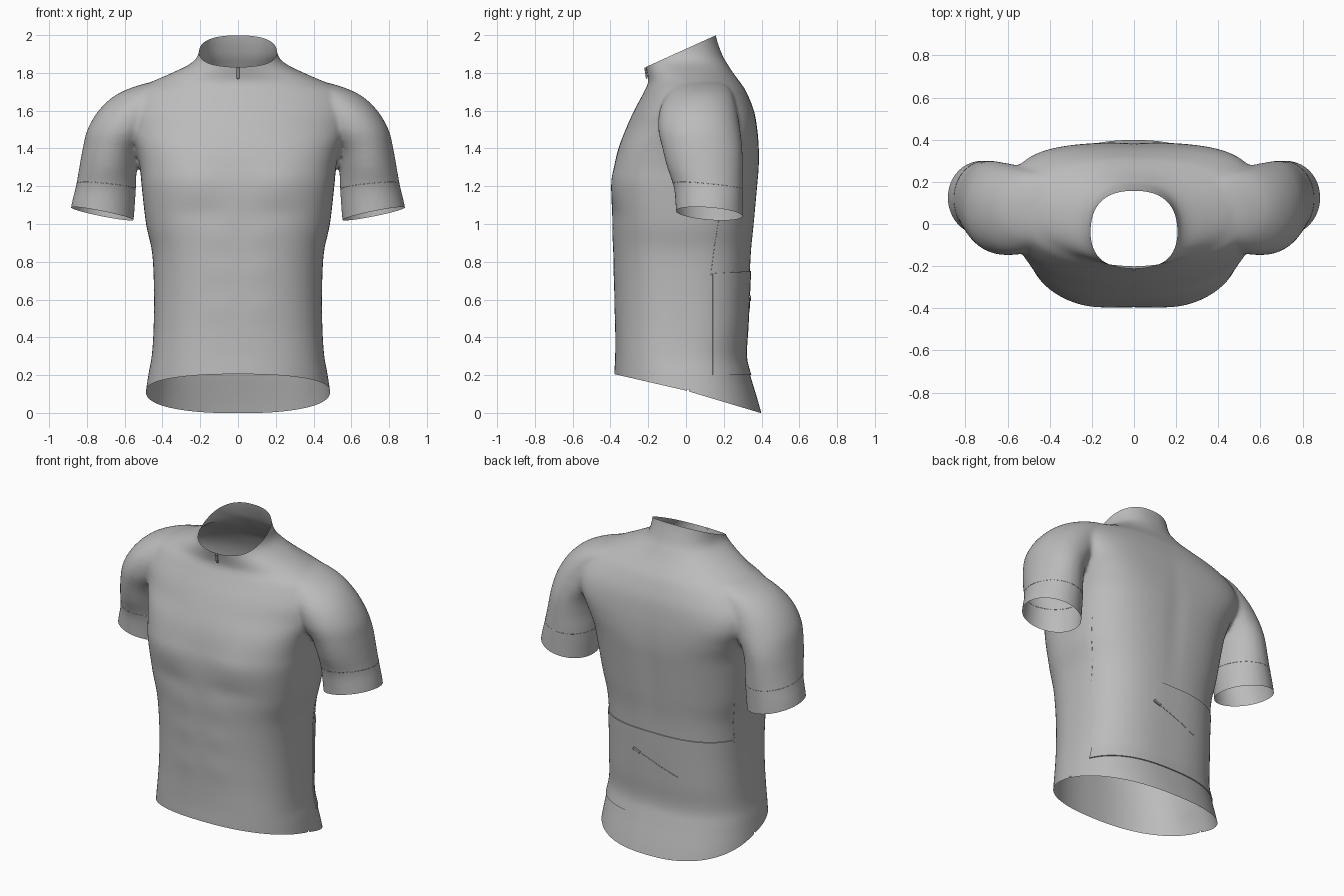
import bpy, bmesh, math
from mathutils import Vector
from mathutils.bvhtree import BVHTree

cube = bpy.data.objects.get("Cube")
if cube:
    bpy.data.objects.remove(cube)

GREY = (0.5, 0.5, 0.5, 1)
fabric = bpy.data.materials.new("grey_fabric")
fabric.use_nodes = True
fabric.diffuse_color = GREY
fabric.node_tree.nodes["Principled BSDF"].inputs["Base Color"].default_value = GREY


def add_object(name, mesh):
    ob = bpy.data.objects.new(name, mesh)
    bpy.context.collection.objects.link(ob)
    mesh.materials.clear()
    mesh.materials.append(fabric)
    return ob


def catmull(a, b, c, d, t):
    return [0.5 * (2 * q + (r - p) * t + (2 * p - 5 * q + 4 * r - s) * t * t
                   + (3 * q - p - 3 * r + s) * t ** 3) for p, q, r, s in zip(a, b, c, d)]


def loft(bm, rows, flip=1, segs=72, steps=5):
    """Closed loft: z, x min, x max, y min, y max, front and back squareness."""
    rings = []
    for i in range(len(rows) - 1):
        quad = [rows[max(i - 1, 0)], rows[i], rows[i + 1], rows[min(i + 2, len(rows) - 1)]]
        rings += [catmull(*quad, k / steps) for k in range(steps)]
    rings.append(rows[-1])
    loops = []
    for z, x0, x1, y0, y1, front, back in rings:
        loop = []
        for k in range(segs):
            a = math.tau * k / segs
            c, s = math.cos(a), math.sin(a)
            n = back if s > 0 else front
            x = (x0 + x1) / 2 + (x1 - x0) / 2 * math.copysign(abs(c) ** (2 / n), c)
            y = (y0 + y1) / 2 + (y1 - y0) / 2 * math.copysign(abs(s) ** (2 / n), s)
            loop.append(bm.verts.new((flip * x, y, z)))
        loops.append(loop)
    for lo, hi in zip(loops, loops[1:]):
        for k in range(segs):
            m = (k + 1) % segs
            bm.faces.new((lo[k], lo[m], hi[m], hi[k]))
    bm.faces.new(loops[0])
    bm.faces.new(loops[-1])


# Torso and collar: z, half width, front y, back y, front and back squareness
TORSO = [(-.12, .5, -.38, .43, 2.3, 2.4), (.05, .495, -.38, .385, 2.3, 2.4),
         (.2, .475, -.38, .34, 2.3, 2.5), (.3, .457, -.375, .317, 2.4, 2.6),
         (.45, .447, -.375, .325, 2.4, 2.7), (.65, .445, -.38, .335, 2.4, 2.7),
         (.85, .455, -.385, .345, 2.5, 2.7), (1.0, .487, -.39, .36, 2.6, 2.7),
         (1.2, .51, -.395, .378, 2.8, 2.9), (1.3, .52, -.381, .386, 2.8, 3.1),
         (1.4, .545, -.358, .386, 2.6, 3.6), (1.5, .59, -.32, .378, 2.2, 3.8),
         (1.6, .61, -.275, .36, 2.1, 3.2), (1.7, .57, -.222, .32, 2, 2.4), (1.75, .465, -.2, .287, 2, 2.2),
         (1.8, .35, -.206, .25, 2, 2.1), (1.85, .25, -.217, .218, 2, 2.2), (1.9, .21, -.222, .19, 2, 2.3),
         (2.0, .2, -.23, .157, 2, 2.4), (2.1, .2, -.235, .15, 2, 2.4)]
# Sleeve and shoulder cap: z, inner x, outer x, front y, back y, squareness
SLEEVE = [(.93, .56, .91, -.05, .3, 2), (1.1, .546, .882, -.055, .3, 2), (1.2, .54, .858, -.066, .3, 2),
          (1.3, .535, .84, -.1, .3, 2), (1.4, .51, .822, -.125, .298, 2.05),
          (1.5, .43, .797, -.147, .287, 2.1), (1.6, .36, .738, -.14, .27, 2.1),
          (1.68, .3, .652, -.105, .25, 2), (1.73, .25, .54, -.07, .22, 2), (1.76, .2, .42, -.03, .18, 2)]

bm = bmesh.new()
loft(bm, [(z, -w, *row) for z, w, *rest in TORSO for row in [(w, *rest)]])
for side in (1, -1):
    loft(bm, [(*row, row[-1]) for row in SLEEVE], side)
bmesh.ops.recalc_face_normals(bm, faces=bm.faces)
mesh = bpy.data.meshes.new("jersey_blank")
bm.to_mesh(mesh)
bm.free()

# Fuse the forms into one garment and soften the joins
blank = add_object("jersey_blank", mesh)
remesh = blank.modifiers.new("fuse", 'REMESH')
remesh.mode = 'VOXEL'
remesh.voxel_size = 0.011
soften = blank.modifiers.new("soften", 'SMOOTH')
soften.factor = 0.5
soften.iterations = 14
fused = bpy.data.meshes.new_from_object(blank.evaluated_get(bpy.context.evaluated_depsgraph_get()))
bpy.data.objects.remove(blank)

bm = bmesh.new()
bm.from_mesh(fused)

# Body relief: x, z, spread x, spread z, outward amount, side (-1 front, 1 back)
RELIEF = [(.23, 1.23, .13, .11, .009, -1), (.2, 1.06, .16, .06, -.005, -1),
          (0, 1.2, .06, .35, -.005, 1)]
RELIEF += [(.11, z, .09, .07, .003, -1) for z in (.55, .75, .93)]
for v in bm.verts:
    for x, z, sx, sz, amount, side in RELIEF:
        if v.co.y * side > .1:
            g = math.exp(-((abs(v.co.x) - x) / sx) ** 2 - ((v.co.z - z) / sz) ** 2)
            v.co.y += side * amount * g


def cut(bm, point, normal, where):
    """Slice the faces chosen by a rule and drop what lies on the normal's side."""
    faces = [f for f in bm.faces if where(f.calc_center_median())]
    geom = set(faces)
    for f in faces:
        geom.update(f.verts)
        geom.update(f.edges)
    bmesh.ops.bisect_plane(bm, geom=list(geom), plane_co=point, plane_no=normal, clear_outer=True)


# Open the hem (steeper at the back), collar and cuffs
cut(bm, (0, 0, .118), (0, -.23, -1), lambda c: c.z < .5 and c.y < 0)
cut(bm, (0, 0, .118), (0, -.3, -1), lambda c: c.z < .5 and c.y >= 0)
cut(bm, (0, -.215, 1.83), (0, -.453, 1), lambda c: c.z > 1.7)
for side in (1, -1):
    cut(bm, (side * .72, .12, 1.055), (side * .2, -.08, -1),
        lambda c: c.x * side > .525 and c.z < 1.2)

bm.normal_update()
surface = BVHTree.FromBMesh(bm)
jersey_mesh = bpy.data.meshes.new("jersey")
bm.to_mesh(jersey_mesh)
add_object("jersey", jersey_mesh)
jersey_mesh.shade_smooth()

# Back pocket: a raised panel lifted off the lower back
POCKET = [((0, .14, 0), (0, -1, 0)), ((0, 0, .73), (0, -.06, 1)), ((0, 0, .2), (0, 0, -1))]
for point, normal in POCKET:
    cut(bm, point, normal, lambda c: True)
bm.normal_update()
lifts = [(v, v.normal.copy()) for v in bm.verts]
rim = [e for e in bm.edges if e.is_boundary]
bmesh.ops.extrude_edge_only(bm, edges=rim)
for v, n in lifts:
    v.co += n * .006
bmesh.ops.recalc_face_normals(bm, faces=bm.faces)
pocket_mesh = bpy.data.meshes.new("back_pocket")
bm.to_mesh(pocket_mesh)
bm.free()
pocket = add_object("back_pocket", pocket_mesh)
bpy.context.view_layer.objects.active = pocket
pocket.select_set(True)
bpy.ops.object.shade_smooth_by_angle(angle=math.radians(40))


def seam(name, points, radius, lift=0, closed=False):
    """Thin piping laid on the garment along a rough path."""
    curve = bpy.data.curves.new(name, 'CURVE')
    curve.dimensions = '3D'
    curve.bevel_depth = radius
    curve.bevel_resolution = 1
    line = curve.splines.new('POLY')
    line.points.add(len(points) - 1)
    line.use_cyclic_u = closed
    for p, co in zip(line.points, points):
        spot, normal, _, _ = surface.find_nearest(Vector(co))
        p.co = (*(spot + normal * lift), 1)
    ob = bpy.data.objects.new(name, curve)
    bpy.context.collection.objects.link(ob)
    curve.materials.append(fabric)


def between(a, b, count=24):
    return [Vector(a).lerp(Vector(b), k / count) for k in range(count + 1)]


def cuff_ring(side, count=64):
    pts = []
    for k in range(count):
        a = math.tau * k / count
        x, y = .17 * math.cos(a), .19 * math.sin(a)
        pts.append((side * (.7 + x), .12 + y, 1.2 + .1 * x - .08 * y))
    return pts


# Cuff and side seams
for side, word in ((1, "left"), (-1, "right")):
    seam(word + "_cuff_seam", cuff_ring(side), .0012, closed=True)
    seam(word + "_side_seam", between((side * .5, .2, 1.1), (side * .46, .14, .72)), .0012)

# Pocket zip
seam("pocket_zip", between((.12, .36, .61), (-.18, .36, .5)), .002, .006)


def tab(name, centre, size, tilt):
    bm = bmesh.new()
    bmesh.ops.create_cube(bm, size=1)
    bmesh.ops.scale(bm, vec=size, verts=bm.verts)
    bmesh.ops.bevel(bm, geom=bm.edges[:], offset=.002, segments=1, affect='EDGES')
    mesh = bpy.data.meshes.new(name)
    bm.to_mesh(mesh)
    bm.free()
    ob = add_object(name, mesh)
    spot, normal, _, _ = surface.find_nearest(Vector(centre))
    ob.location = spot + normal * .006
    ob.rotation_euler = tilt


# Zip pulls
tab("pocket_zip_pull", (.11, .36, .606), (.05, .016, .016), (0, -.35, 0))
tab("front_zip_pull", (0, -.23, 1.795), (.014, .01, .06), (.15, 0, 0))
